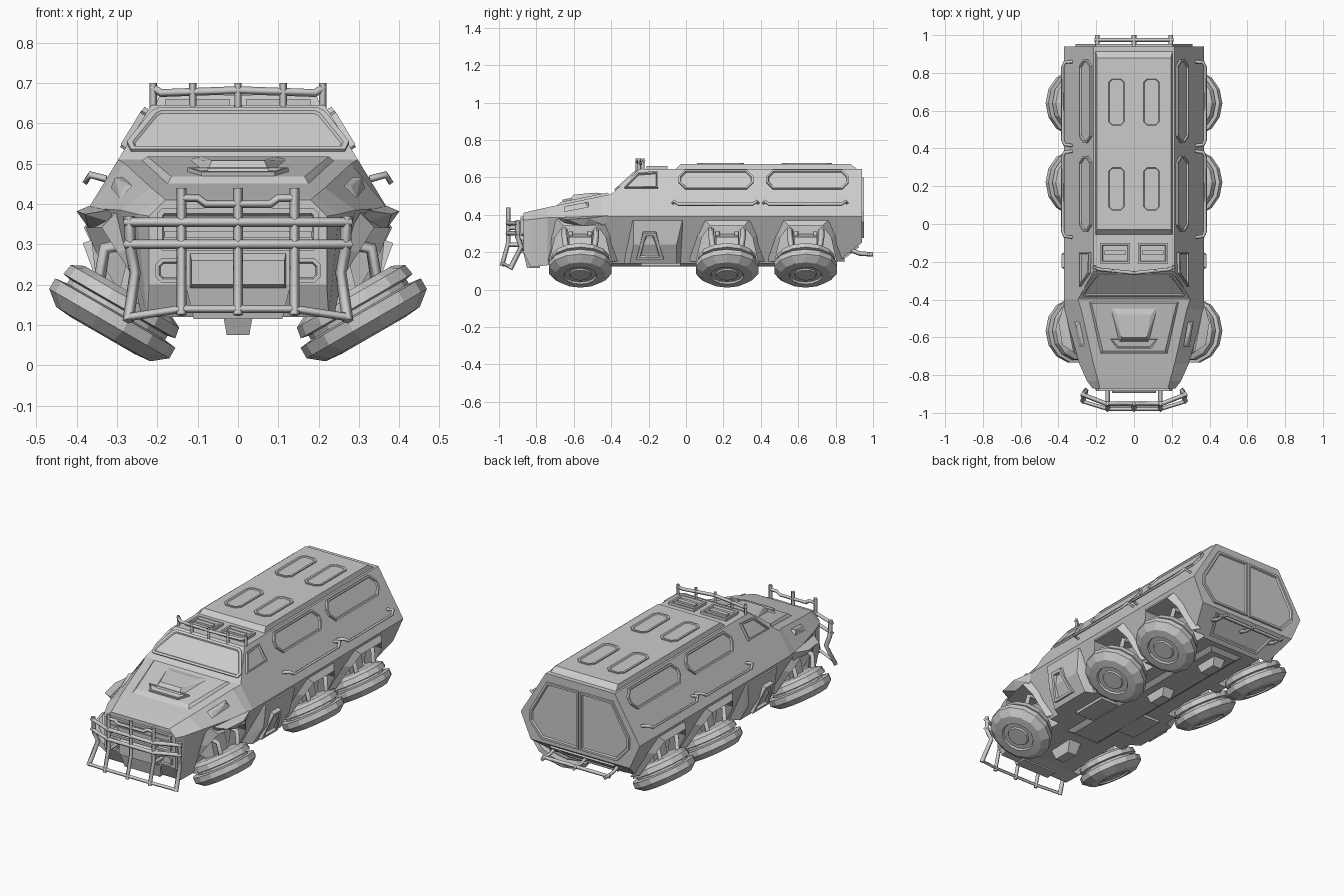
import bpy, bmesh, math
from mathutils import Vector, Matrix


def finish(name, bm, mirror=False):
    bmesh.ops.recalc_face_normals(bm, faces=bm.faces)
    me = bpy.data.meshes.new(name)
    bm.to_mesh(me)
    bm.free()
    ob = bpy.data.objects.new(name, me)
    bpy.context.collection.objects.link(ob)
    if mirror:
        ob.modifiers.new("mirror", 'MIRROR').use_mirror_merge = False
    return ob


def solid(name, pts, mirror=False):
    """Convex block through the given points."""
    bm = bmesh.new()
    vs = [bm.verts.new(p) for p in pts]
    bmesh.ops.convex_hull(bm, input=vs)
    bmesh.ops.dissolve_limit(bm, angle_limit=0.01, verts=bm.verts, edges=bm.edges)
    return finish(name, bm, mirror)


def sym(pts):
    return [(s * x, y, z) for x, y, z in pts for s in (1, -1)]


def box(name, x0, x1, y0, y1, z0, z1, mirror=False):
    return solid(name, [(x, y, z) for x in (x0, x1) for y in (y0, y1) for z in (z0, z1)], mirror)


def plate(name, pts, n, h=0.01, border=0.012, mirror=False):
    """Raised frame with a recessed centre, lying on a surface with normal n."""
    n = Vector(n).normalized()
    bm = bmesh.new()
    f = bm.faces.new([bm.verts.new(Vector(p) - n * 0.004) for p in pts])
    f.normal_update()
    if f.normal.dot(n) < 0:
        f.normal_flip()
    r = bmesh.ops.extrude_face_region(bm, geom=[f])["geom"]
    top = [g for g in r if isinstance(g, bmesh.types.BMFace)]
    bmesh.ops.translate(bm, vec=n * (h + 0.004), verts=top[0].verts)
    bm.normal_update()
    bmesh.ops.inset_region(bm, faces=top, thickness=border)
    bmesh.ops.inset_region(bm, faces=top, thickness=border * 0.4, depth=-h * 0.7)
    return finish(name, bm, mirror)


def octagon(a0, a1, b0, b1, c):
    return [(a0 + c, b0), (a1 - c, b0), (a1, b0 + c), (a1, b1 - c),
            (a1 - c, b1), (a0 + c, b1), (a0, b1 - c), (a0, b0 + c)]


def bar(name, pts, r=0.009, mirror=False):
    cu = bpy.data.curves.new(name, 'CURVE')
    cu.dimensions, cu.bevel_depth, cu.bevel_resolution, cu.use_fill_caps = '3D', r, 0, True
    sp = cu.splines.new('POLY')
    sp.points.add(len(pts) - 1)
    for p, q in zip(sp.points, pts):
        p.co = (*q, 1)
    ob = bpy.data.objects.new(name, cu)
    bpy.context.collection.objects.link(ob)
    bpy.ops.object.select_all(action='DESELECT')
    ob.select_set(True)
    bpy.context.view_layer.objects.active = ob
    bpy.ops.object.convert(target='MESH')
    ob = bpy.context.object
    if mirror:
        ob.modifiers.new("mirror", 'MIRROR').use_mirror_merge = False
    return ob


def upper(y, z):          # point on the sloped upper side
    return (0.37 - (z - 0.39) * 0.606, y, z)


def lower(y, z):          # point on the sloped lower side, tapering at the nose
    t = max(0, min(1, (-0.45 - y) / 0.42))
    return (0.25 + 0.12 * (z - 0.14) / 0.25 - 0.09 * t, y, z)


UP, SIDE, FRONT, BACK = (0, 0, 1), (0.855, 0, 0.518), (0, -1, 0), (0, 1, 0)
WHEELS = (-0.565, 0.22, 0.64)

# Hull: lofted half sections (top edge, ridge, bottom edge)
stations = [(-0.87, (0.18, 0.41), (0.22, 0.37), (0.22, 0.20)),
            (-0.83, (0.19, 0.42), (0.25, 0.375), (0.225, 0.12)),
            (-0.74, (0.215, 0.44), (0.29, 0.385), (0.24, 0.13)),
            (-0.45, (0.28, 0.50), (0.37, 0.39), (0.25, 0.14)),
            (-0.40, (0.297, 0.51), (0.37, 0.39), (0.25, 0.14)),
            (-0.25, (0.215, 0.645), (0.37, 0.39), (0.25, 0.14)),
            (0.80, (0.215, 0.645), (0.37, 0.39), (0.25, 0.14)),
            (0.94, (0.215, 0.645), (0.37, 0.39), (0.308, 0.25))]
bm = bmesh.new()
rings = []
for y, *half in stations:
    pts = half + [(-x, z) for x, z in reversed(half)]
    rings.append([bm.verts.new((x, y, z)) for x, z in pts])
for a, b in zip(rings, rings[1:]):
    for i in range(6):
        bm.faces.new((a[i], a[(i + 1) % 6], b[(i + 1) % 6], b[i]))
bm.faces.new(rings[0])
bm.faces.new(rings[-1])
hull = finish("hull", bm)

# Wheel wells cut from the hull
for yc in WHEELS:
    for s in (1, -1):
        prof = [(-0.17, 0.05), (-0.17, 0.16), (-0.14, 0.28), (-0.095, 0.345),
                (0.095, 0.345), (0.14, 0.28), (0.17, 0.16), (0.17, 0.05)]
        cut = solid("well_cutter", [(s * x, yc + y, z) for x in (0.19, 0.6) for y, z in prof])
        cut.hide_render = True
        m = hull.modifiers.new("well", 'BOOLEAN')
        m.operation, m.object, m.solver = 'DIFFERENCE', cut, 'EXACT'
        bpy.context.view_layer.objects.active = hull
        bpy.ops.object.modifier_apply(modifier=m.name)
        bpy.data.objects.remove(cut)

# Wheels folded outwards, arch flares and suspension
tyre = [(-0.065, 0), (-0.065, 0.125), (-0.05, 0.155), (-0.022, 0.16), (-0.018, 0.14), (-0.006, 0.14),
        (-0.002, 0.172), (0.028, 0.172), (0.058, 0.135), (0.062, 0.09), (0.052, 0.085), (0.052, 0.06),
        (0.06, 0.055), (0.06, 0)]
axis = Vector((0.5, 0, -0.866))
disc = Vector((0.866, 0, 0.5))
for yc in WHEELS:
    bm = bmesh.new()
    c = Vector((0.305, yc, 0.128))
    vs = [bm.verts.new(c + axis * t + disc * r) for t, r in tyre]
    es = [bm.edges.new(p) for p in zip(vs, vs[1:])]
    bmesh.ops.spin(bm, geom=vs + es, cent=c, axis=axis, angle=math.tau, steps=14)
    bmesh.ops.remove_doubles(bm, verts=bm.verts, dist=1e-4)
    finish("wheel", bm, True)

    outer = [(-0.21, 0.15), (-0.165, 0.29), (-0.125, 0.378), (0.125, 0.378), (0.165, 0.29), (0.21, 0.15)]
    inner = [(-0.165, 0.15), (-0.135, 0.28), (-0.09, 0.342), (0.09, 0.342), (0.135, 0.28), (0.165, 0.15)]
    bm = bmesh.new()
    rows = []
    for prof, dx in ((outer, -0.01), (inner, 0.035), (inner, -0.06)):
        rows.append([bm.verts.new(Vector(lower(yc + y, z)) + Vector((dx * (1 if z > .2 else .6), 0, 0)))
                     for y, z in prof])
    for a, b in zip(rows, rows[1:]):
        for i in range(5):
            bm.faces.new((a[i], a[i + 1], b[i + 1], b[i]))
    finish("wheel_arch", bm, True)

    solid("suspension_block", [(x, yc + y, z) for y in (-0.06, 0.06) for x, z in
                               ((0.18, 0.30), (0.27, 0.28), (0.30, 0.16), (0.18, 0.18))], True)
    for dy in (-0.085, 0.085):
        bar("suspension_arm", [(0.19, yc + dy, 0.32), (0.33, yc + dy, 0.29), (0.35, yc + dy * 0.8, 0.17)], 0.016, True)
        bar("shock_absorber", [(0.22, yc + dy * 0.6, 0.31), (0.24, yc + dy * 0.6, 0.14)], 0.013, True)
    solid("differential", sym([(0.04, yc - 0.08, 0.145), (0.04, yc + 0.08, 0.145),
                               (0.028, yc - 0.05, 0.075), (0.028, yc + 0.05, 0.075)]))

# Underside spine and cross blocks
solid("underside_spine", sym([(0.12, -0.45, 0.15), (0.12, 0.78, 0.15), (0.08, -0.40, 0.122), (0.08, 0.74, 0.122)]))
box("underside_tank", 0.05, 0.2, -0.24, -0.03, 0.125, 0.15, True)

# Side step pod below the cab door
solid("step_pod", [(0.2, -0.36, 0.14), (0.2, -0.01, 0.14), (0.30, -0.30, 0.14), (0.30, -0.05, 0.14),
                   (0.355, -0.28, 0.24), (0.355, -0.05, 0.24), (0.37, -0.28, 0.37), (0.37, -0.02, 0.37),
                   (0.2, -0.36, 0.37), (0.2, 0, 0.37)], True)
plate("step_frame", [(0.312, -0.265, 0.165), (0.312, -0.12, 0.165), (0.366, -0.16, 0.31), (0.366, -0.23, 0.31)],
      (0.94, 0, -0.35), 0.02, 0.022, True)

# Roof deck with pads and two cab hatches
solid("roof_deck", sym([(0.205, -0.06, 0.64), (0.205, 0.92, 0.64), (0.195, -0.03, 0.67), (0.195, 0.88, 0.67)]))
for y0, y1 in ((0.06, 0.31), (0.51, 0.78)):
    plate("roof_pad", [(x, y, 0.67) for x, y in octagon(0.04, 0.145, y0, y1, 0.025)], UP, 0.006, 0.012, True)
plate("cab_hatch", [(0.02, -0.21, 0.645), (0.18, -0.21, 0.645), (0.18, -0.1, 0.645), (0.02, -0.1, 0.645)],
      UP, 0.015, 0.015, True)
box("hatch_handle", 0.045, 0.155, -0.165, -0.14, 0.645, 0.66, True)

# Upper side windows, cab window and handrails
for y0, y1 in ((-0.04, 0.36), (0.43, 0.87)):
    plate("side_window", [upper(y, z) for y, z in octagon(y0, y1, 0.535, 0.635, 0.035)], SIDE, 0.012, 0.01, True)
for y0, y1 in ((-0.07, 0.385), (0.415, 0.86)):
    path = [(y0, .462, 0), (y0 + .005, .452, .04), (y0 + .03, .435, .04),
            (y1 - .03, .435, .04), (y1 - .005, .452, .04), (y1, .462, 0)]
    bar("handrail", [Vector(upper(y, z)) + Vector(SIDE) * d for y, z, d in path], 0.009, True)
plate("cab_side_window", [upper(*p) for p in ((-0.33, 0.54), (-0.26, 0.62), (-0.15, 0.625), (-0.15, 0.54))],
      SIDE, 0.014, 0.01, True)

# Windscreen
screen = [(0.275, 0.53), (0.285, 0.55), (0.225, 0.625), (0.205, 0.635)]
screen = [(x - 0.01, z) for x, z in screen]
screen += [(-x, z) for x, z in reversed(screen)]
plate("windscreen", [(x, -0.40 + (z - 0.51) * 1.111, z) for x, z in screen], (0, -0.67, 0.74), 0.008, 0.014)

# Bonnet scoop, side vents
solid("bonnet_panel", sym([(0.24, -0.41, 0.505), (0.225, -0.42, 0.518), (0.165, -0.67, 0.468), (0.175, -0.69, 0.45)]))
solid("bonnet_scoop", sym([(0.13, -0.43, 0.51), (0.09, -0.48, 0.518), (0.065, -0.60, 0.508), (0.085, -0.64, 0.46),
                           (0.13, -0.43, 0.49), (0.085, -0.63, 0.45)]))
plate("scoop_intake", [(0.09, -0.66, 0.47), (-0.09, -0.66, 0.47), (-0.125, -0.61, 0.481), (0.125, -0.61, 0.481)],
      (0, -0.21, 0.98), 0.01, 0.01)
solid("fender_vent", [(0.262, -0.65, 0.445), (0.285, -0.52, 0.467), (0.315, -0.52, 0.44), (0.293, -0.65, 0.415),
                      (0.28, -0.63, 0.445), (0.305, -0.54, 0.465)], True)
solid("fender_tip", [(0.32, -0.68, 0.385), (0.37, -0.42, 0.395), (0.40, -0.52, 0.382), (0.38, -0.64, 0.375),
                     (0.30, -0.66, 0.35), (0.36, -0.43, 0.345), (0.37, -0.55, 0.34)], True)

# Nose: grille, lamps, bumper
plate("grille_frame", [(x, -0.87, z) for x, z in octagon(-0.2, 0.2, 0.285, 0.39, 0.012)], FRONT, 0.015, 0.014)
for i in range(3):
    box("grille_slat", -0.19, 0.19, -0.88, -0.86, 0.305 + 0.026 * i, 0.318 + 0.026 * i)
plate("headlamp", [(x, -0.87, z) for x, z in octagon(0.13, 0.205, 0.205, 0.265, 0.015)], FRONT, 0.012, 0.01, True)
solid("winch_housing", sym([(0.12, -0.86, 0.285), (0.12, -0.86, 0.19), (0.115, -0.895, 0.26), (0.115, -0.895, 0.20)]))
solid("nose_skid", sym([(0.13, -0.87, 0.20), (0.11, -0.85, 0.115), (0.13, -0.80, 0.2), (0.11, -0.78, 0.115)]))

# Bull bar
for x in (0, 0.14):
    bar("guard_post", [(x, -0.95, 0.44), (x, -0.95, 0.25), (x, -0.985, 0.125)], 0.012, x > 0)
bar("guard_outer_post", [(0.27, -0.90, 0.37), (0.265, -0.90, 0.28), (0.255, -0.88, 0.23), (0.272, -0.94, 0.11)],
    0.014, True)
for z in (0.30, 0.355):
    bar("guard_rail", [(-0.28, -0.90, z), (-0.14, -0.955, z), (0.14, -0.955, z), (0.28, -0.90, z)], 0.012)
bar("guard_lower_rail", [(-0.27, -0.94, 0.12), (-0.14, -0.98, 0.14), (0.14, -0.98, 0.14), (0.27, -0.94, 0.12)], 0.01)
bar("guard_top_rail", [(-0.14, -0.95, 0.415), (-0.10, -0.95, 0.415), (-0.08, -0.95, 0.40),
                       (0.08, -0.95, 0.40), (0.10, -0.95, 0.415), (0.14, -0.95, 0.415)], 0.01)
for z in (0.24, 0.33):
    bar("guard_bracket", [(0.14, -0.95, z), (0.14, -0.86, z)], 0.012, True)

# Roof rail above the windscreen
bar("roof_rail", [(-0.215, -0.225, 0.69), (-0.19, -0.24, 0.675), (0, -0.26, 0.682),
                  (0.19, -0.24, 0.675), (0.215, -0.225, 0.69)], 0.01)
for x, y in ((0, -0.26), (0.112, -0.25), (0.21, -0.23)):
    bar("roof_rail_post", [(x, y, 0.635), (x, y, 0.70)], 0.009, x > 0)

# Rear double doors, lower plate and step bar
plate("rear_door", [(0.006, 0.94, 0.60), (0.006, 0.94, 0.275), (0.235, 0.94, 0.275), (0.31, 0.94, 0.36),
                    (0.31, 0.94, 0.42), (0.205, 0.94, 0.60)], BACK, 0.012, 0.014, True)
plate("rear_lower_plate", [(-0.2, 0.92, 0.235), (0.2, 0.92, 0.235), (0.16, 0.82, 0.156), (-0.16, 0.82, 0.156)],
      (0, 0.62, -0.785), 0.01, 0.015)
bar("rear_step_bar", [(-0.21, 0.975, 0.19), (0.21, 0.975, 0.19)], 0.011)
for x in (0, 0.195):
    bar("rear_step_post", [(x, 0.87, 0.215), (x, 0.93, 0.192), (x, 1.0, 0.188)], 0.012, x > 0)
